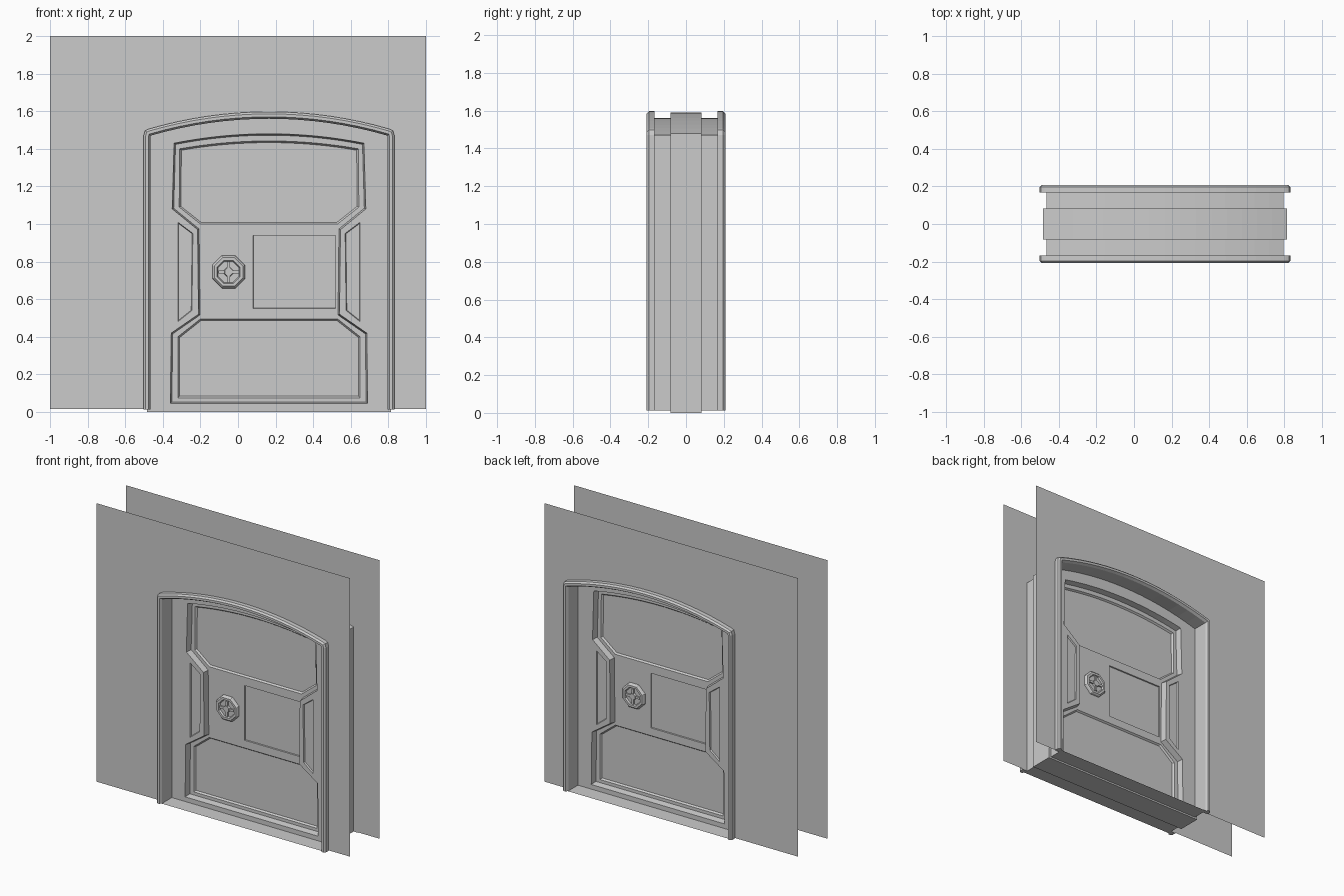
import bpy, bmesh, math
from mathutils import Vector
from mathutils.geometry import tessellate_polygon

if "Cube" in bpy.data.objects:
    bpy.data.objects.remove(bpy.data.objects["Cube"])

CX = 0.165          # door centre line
W, SPRING, RISE = 0.63, 1.47, 0.09   # half width, spring height and rise of the opening


def arch(w, z, rise, o=0.0, n=16):
    """Shallow circular arch from left to right, offset outwards by o."""
    r = (w * w + rise * rise) / (2 * rise)
    a = math.asin(w / r)
    zc = z + rise - r
    return [((r + o) * math.sin(a * t), zc + (r + o) * math.cos(a * t))
            for t in [2 * i / n - 1 for i in range(n + 1)]]


def opening(o, bottom):
    """Open doorway path, left foot to right foot, with rounded shoulders."""
    side = [(W + .80 * o, SPRING + .72 * o), (W + o, SPRING), (W + o, bottom)]
    return [(-x, z) for x, z in reversed(side)] + arch(W, SPRING, RISE, o) + side


def mirrored(top, side):
    """Closed loop: top points left to right, then right side down, left side up."""
    return top + side + [(-x, z) for x, z in reversed(side)]


def inset(loop, d):
    n = len(loop)
    area = sum(loop[i - 1][0] * loop[i][1] - loop[i][0] * loop[i - 1][1] for i in range(n))
    s = 1 if area > 0 else -1
    out = []
    for i in range(n):
        p, a, b = Vector(loop[i]), Vector(loop[i - 1]), Vector(loop[(i + 1) % n])
        e, f = (p - a).normalized(), (b - p).normalized()
        n1, n2 = Vector((-e.y, e.x)) * s, Vector((-f.y, f.x)) * s
        m = n1 + n2
        out.append(tuple(p + m * (2 * d / m.length_squared)))
    return out


def fill(bm, loops, y):
    """Flat face at depth y; later loops are holes."""
    flat = [p for l in loops for p in l]
    vs = [bm.verts.new((x, y, z)) for x, z in flat]
    for t in tessellate_polygon([[Vector((x, z, 0)) for x, z in l] for l in loops]):
        f = bm.faces.new([vs[i] for i in t])
        f.normal_update()
        if f.normal.y > 0:
            f.normal_flip()


def bridge(bm, a, ya, b, yb, closed=True):
    va = [bm.verts.new((x, ya, z)) for x, z in a]
    vb = [bm.verts.new((x, yb, z)) for x, z in b]
    for i in range(0 if closed else 1, len(a)):
        bm.faces.new((va[i - 1], va[i], vb[i], vb[i - 1]))


def box(bm, x0, x1, y0, y1, z0, z1):
    loop = [(x0, z0), (x1, z0), (x1, z1), (x0, z1)]
    fill(bm, [loop], y0)
    bridge(bm, loop, y0, loop, y1)


def finish(name, bm, back=None, recalc=True):
    """Front object, plus a back copy that is turned or mirrored."""
    bmesh.ops.remove_doubles(bm, verts=bm.verts, dist=1e-4)
    if recalc:
        bmesh.ops.recalc_face_normals(bm, faces=bm.faces)

    def add(label):
        me = bpy.data.meshes.new(label)
        bm.to_mesh(me)
        ob = bpy.data.objects.new(label, me)
        ob.location.x = CX
        bpy.context.collection.objects.link(ob)
        return ob
    add("front_" + name)
    if back == "mirror":
        for v in bm.verts:
            v.co.y *= -1
        bmesh.ops.reverse_faces(bm, faces=bm.faces)
    ob = add("back_" + name)
    if back == "turn":
        ob.rotation_euler.z = math.pi
    bm.free()


# wall sheet with the doorway cut out
bm = bmesh.new()
fill(bm, [[(-1 - CX, .015), (-1 - CX, 2), (1 - CX, 2), (1 - CX, .015)]
          + opening(.01, .015)[::-1]], -.167)
finish("wall", bm, "mirror", recalc=False)

# moulded trim around the doorway
bm = bmesh.new()
profile = [(0, -.167), (0, -.19), (.010, -.208), (.026, -.208), (.037, -.197), (.037, -.167)]
for i in range(len(profile)):
    (o1, y1), (o2, y2) = profile[i - 1], profile[i]
    bridge(bm, opening(o1, .012), y1, opening(o2, .012), y2, closed=False)
for s in (-1, 1):
    bm.faces.new([bm.verts.new((s * (W + o), y, .012)) for o, y in profile])
finish("door_trim", bm, "mirror")

# jamb lining and threshold floor
bm = bmesh.new()
bridge(bm, opening(0, .012), -.167, opening(0, .012), -.078)
bm.faces.new([bm.verts.new(c) for c in
              ((-W, -.195, .012), (W, -.195, .012), (W, -.167, .012), (-W, -.167, .012))])
finish("jamb", bm, "mirror")

# door leaf, half thickness: outline, waisted recess and sunken panels
FACE, BASE = -.082, -.04
leaf = mirrored(arch(.648, 1.48, .11), [(.648, 0)])
waist = mirrored(arch(.505, 1.43, .05),
                 [(.515, 1.08), (.380, .97), (.375, .52), (.52, .42), (.525, .045)])
upper = mirrored(arch(.475, 1.40, .042), [(.478, 1.09), (.365, 1.0)])
lower = mirrored([(-.365, .495), (.365, .495)], [(.485, .40), (.485, .075)])
wing_r = [(.485, 1.01), (.405, .95), (.41, .54), (.485, .48)]
wing_l = [(-x, z) for x, z in wing_r]
screen = [(-.085, .55), (.355, .55), (.355, .94), (-.085, .94)]

bm = bmesh.new()
bridge(bm, leaf, 0, leaf, FACE)
fill(bm, [leaf, waist, wing_r, wing_l], FACE)
waist_in = inset(waist, .008)
bridge(bm, waist, FACE, waist_in, BASE)
fill(bm, [waist_in, upper, lower, screen], BASE)
for loop, y, depth, slope in ((upper, BASE, .012, .009), (lower, BASE, .012, .009),
                              (screen, BASE, .008, .002),
                              (wing_r, FACE, .010, .004), (wing_l, FACE, .010, .004)):
    inner = inset(loop, slope)
    bridge(bm, loop, y, inner, y + depth)
    fill(bm, [inner], y + depth)
finish("door_leaf", bm, "turn")

# octagonal lock with a spoked wheel
bm = bmesh.new()
KX, KZ = -.215, .745


def octagon(r):
    return [(KX + r * math.cos(math.pi / 8 + i * math.pi / 4),
             KZ + r * math.sin(math.pi / 8 + i * math.pi / 4)) for i in range(8)]


rings = [(.094, BASE), (.090, -.052), (.082, -.060), (.066, -.060), (.060, -.048)]
for (r1, y1), (r2, y2) in zip(rings, rings[1:]):
    bridge(bm, octagon(r1), y1, octagon(r2), y2)
fill(bm, [octagon(.060)], -.048)
finish("lock_ring", bm, "turn")

bm = bmesh.new()
box(bm, KX - .055, KX + .055, -.058, -.047, KZ - .008, KZ + .008)
box(bm, KX - .008, KX + .008, -.0585, -.047, KZ - .055, KZ + .055)
bridge(bm, octagon(.026), -.047, octagon(.022), -.062)
fill(bm, [octagon(.022)], -.062)
finish("lock_wheel", bm, "turn")
